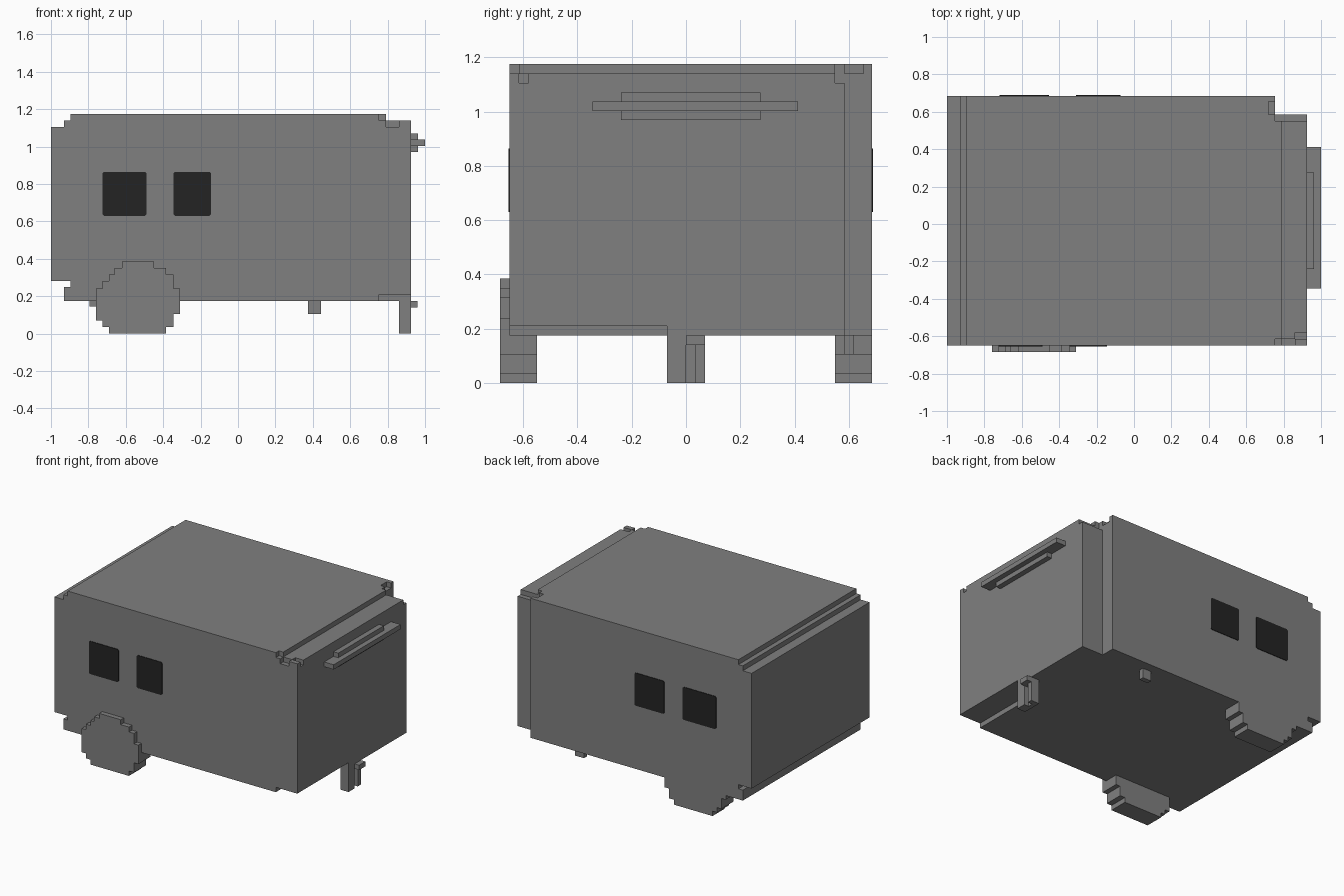
import bpy
import bmesh
from mathutils import Vector

start = bpy.data.objects.get("Cube")
if start:
    bpy.data.objects.remove(start, do_unlink=True)

U = 0.035  # block step


def material(name, value):
    mat = bpy.data.materials.new(name)
    mat.use_nodes = True
    colour = (value, value, value, 1)
    mat.diffuse_color = colour
    mat.node_tree.nodes["Principled BSDF"].inputs["Base Color"].default_value = colour
    return mat


GREY = material("grey", 0.214)
DARK = material("dark glass", 0.017)


def prism(name, outline, y0, y1, mat=GREY):
    """Extrude an x-z outline along y."""
    bm = bmesh.new()
    face = bm.faces.new([bm.verts.new((x, y0, z)) for x, z in outline])
    grown = bmesh.ops.extrude_face_region(bm, geom=[face])["geom"]
    bmesh.ops.translate(bm, vec=Vector((0, y1 - y0, 0)),
                        verts=[v for v in grown if isinstance(v, bmesh.types.BMVert)])
    bmesh.ops.recalc_face_normals(bm, faces=bm.faces)
    mesh = bpy.data.meshes.new(name)
    bm.to_mesh(mesh)
    bm.free()
    mesh.materials.append(mat)
    obj = bpy.data.objects.new(name, mesh)
    bpy.context.collection.objects.link(obj)
    return obj


def box(name, x, y, z):
    outline = [(x[0], z[0]), (x[1], z[0]), (x[1], z[1]), (x[0], z[1])]
    return prism(name, outline, y[0], y[1])


def carve(target, x, y, z):
    cutter = box("cutter", x, y, z)
    cutter.hide_render = True
    mod = target.modifiers.new("carve", "BOOLEAN")
    mod.operation = "DIFFERENCE"
    mod.solver = "EXACT"
    mod.object = cutter
    bpy.context.view_layer.objects.active = target
    bpy.ops.object.modifier_apply(modifier=mod.name)
    bpy.data.objects.remove(cutter, do_unlink=True)


def stepped(rows, top):
    """Outline of stacked rows given as (bottom, left, right), lowest first."""
    tops = [r[0] for r in rows[1:]] + [top]
    right, left = [], []
    for (z, x0, x1), z1 in zip(rows, tops):
        right += [(x1, z), (x1, z1)]
        left += [(x0, z), (x0, z1)]
    return right + left[::-1]


# Body shell with stepped roof ends and a slot above the rear sill
body = prism("body", stepped([
    (0.175, -0.93, 0.925), (0.25, -0.895, 0.925), (0.28, -1, 0.925),
    (1.105, -0.93, 0.925), (1.14, -0.895, 0.79)], 1.175), -0.65, 0.685)

# Recessed vertical corner, roof corner notches and underside recess
carve(body, (0.755, 1.1), (0.585, 0.8), (0, 1.3))
carve(body, (0.72, 0.8), (0.585, 0.655), (1.14, 1.3))
carve(body, (0.755, 1.1), (0.55, 0.62), (1.105, 1.3))
carve(body, (0.755, 0.83), (-0.8, -0.615), (1.14, 1.3))
carve(body, (0.79, 0.86), (-0.8, -0.615), (1.105, 1.3))
carve(body, (0.86, 1.1), (-0.615, -0.58), (1.105, 1.3))
carve(body, (0.755, 1.1), (-0.8, -0.07), (0, 0.21))

# Stepped wheels: the front one stands proud, the back one is flush with the wall
lower = [(0, -0.69, -0.385), (U, -0.725, -0.345), (2 * U, -0.76, -0.345)]
prism("front_wheel", stepped(lower + [
    (0.105, -0.76, -0.31), (0.24, -0.725, -0.345), (0.28, -0.69, -0.345),
    (0.315, -0.66, -0.385), (0.35, -0.62, -0.45)], 0.385), -0.685, -0.55)
prism("back_wheel", stepped(lower + [
    (0.105, -0.76, -0.31), (0.145, -0.795, -0.31)], 0.175), 0.55, 0.685)

# Front leg with a groove and a small bracket
leg = box("support_leg", (0.86, 0.925), (-0.07, 0.07), (0, 0.21))
carve(leg, (0.89, 1), (0, U), (-0.1, 0.14))
box("leg_bracket", (0.925, 0.96), (0, 0.07), (0.14, 0.175))

# Small peg under the back edge
box("under_peg", (0.375, 0.445), (0.585, 0.62), (0.105, 0.175))

# Handle bar on the +x end
box("handle_base", (0.925, 0.963), (-0.24, 0.275), (0.97, 1.07))
box("handle_bar", (0.925, 1), (-0.345, 0.412), (1.003, 1.037))


# Window plates with clipped corners
def window(name, x0, x1, y0, y1):
    z0, z1, c = 0.63, 0.865, 0.008
    prism(name, [(x0 + c, z0), (x1 - c, z0), (x1, z0 + c), (x1, z1 - c),
                 (x1 - c, z1), (x0 + c, z1), (x0, z1 - c), (x0, z0 + c)], y0, y1, DARK)


for i, (x0, x1) in enumerate([(-0.725, -0.49), (-0.345, -0.145)]):
    window(f"front_window_{i + 1}", x0, x1, -0.654, -0.649)
for i, (x0, x1) in enumerate([(-0.72, -0.455), (-0.31, -0.073)]):
    window(f"back_window_{i + 1}", x0, x1, 0.684, 0.689)
